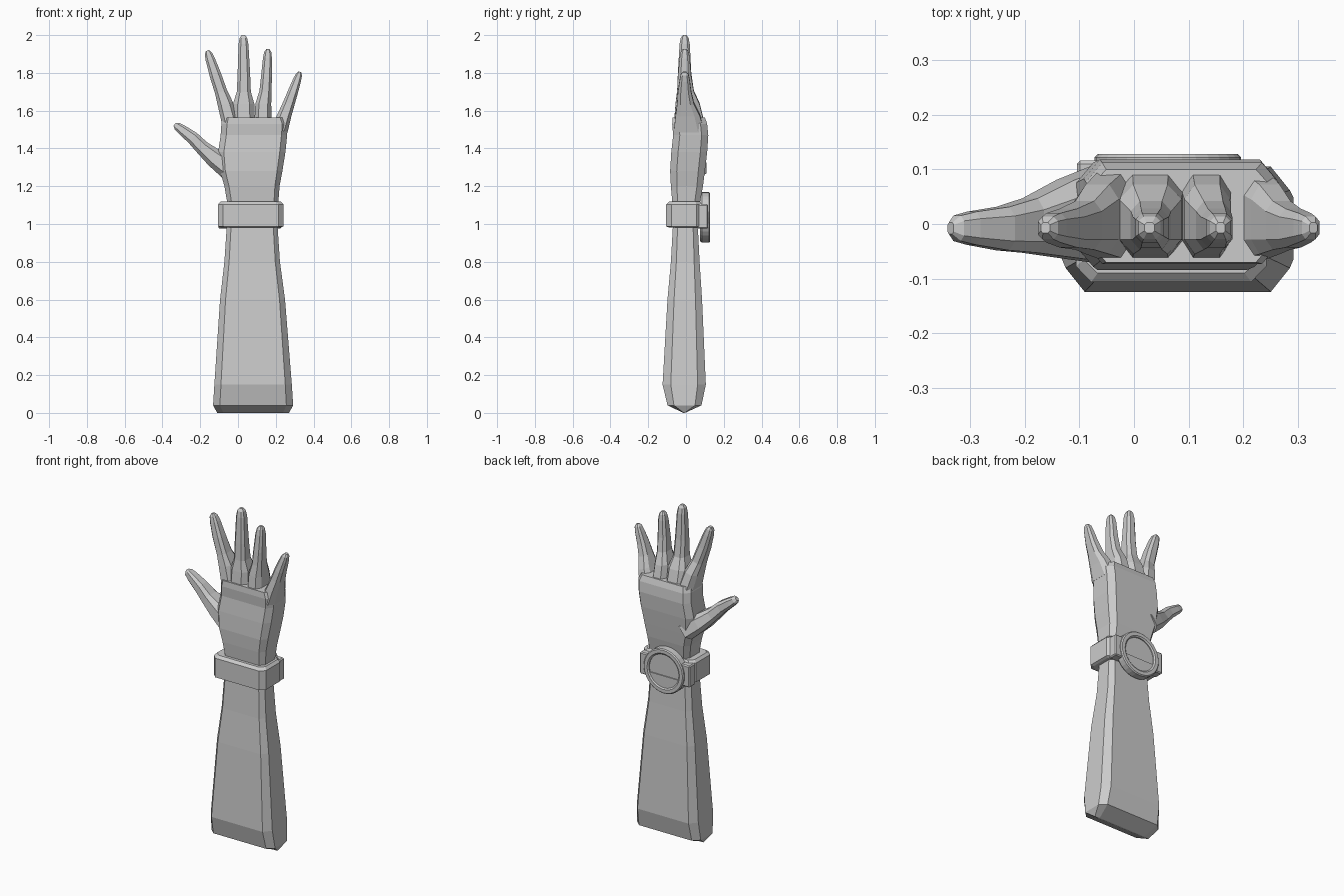
import bpy, bmesh, math
from mathutils import Vector, Matrix

if "Cube" in bpy.data.objects:
    bpy.data.objects.remove(bpy.data.objects["Cube"])

GREY = (0.6, 0.6, 0.6, 1)
mat = bpy.data.materials.new("plain grey")
mat.use_nodes = True
mat.diffuse_color = GREY
bsdf = mat.node_tree.nodes["Principled BSDF"]
bsdf.inputs["Base Color"].default_value = GREY


def finish(name, bm):
    bmesh.ops.recalc_face_normals(bm, faces=bm.faces)
    mesh = bpy.data.meshes.new(name)
    bm.to_mesh(mesh)
    bm.free()
    mesh.materials.append(mat)
    ob = bpy.data.objects.new(name, mesh)
    bpy.context.collection.objects.link(ob)
    return ob


def skin(bm, rings):
    """Bridge a run of equal closed rings."""
    for r, s in zip(rings, rings[1:]):
        for k in range(len(r)):
            m = (k + 1) % len(r)
            bm.faces.new((r[k], r[m], s[m], s[k]))


def loft(name, stations, kx, ky, upright=False):
    """Chamfered box sections (x, z, half width, front y, back y) along a path."""
    bm = bmesh.new()
    rings = []
    u, v = 1 - kx, 1 - ky
    section = ((u, -1), (1, -v), (1, v), (u, 1), (-u, 1), (-1, v), (-1, -v), (-u, -1))
    for i, (x, z, hw, y0, y1) in enumerate(stations):
        a, b = stations[max(i - 1, 0)], stations[min(i + 1, len(stations) - 1)]
        t = Vector((0, 1)) if upright else Vector((b[0] - a[0], b[1] - a[1])).normalized()
        mid, hy = (y0 + y1) / 2, (y1 - y0) / 2
        rings.append([bm.verts.new((x + t.y * hw * p, mid + hy * q, z - t.x * hw * p))
                      for p, q in section])
    skin(bm, rings)
    bm.faces.new(rings[0])
    bm.faces.new(rings[-1])
    return finish(name, bm)


# Forearm and palm
arm = loft("arm_and_palm", [
    (0.08, 0.0, 0.190, -0.014, -0.006),
    (0.08, 0.04, 0.212, -0.098, 0.082),
    (0.08, 0.15, 0.205, -0.124, 0.105),
    (0.077, 0.60, 0.172, -0.098, 0.085),
    (0.075, 0.80, 0.147, -0.080, 0.072),
    (0.075, 0.98, 0.135, -0.070, 0.063),
    (0.078, 1.12, 0.136, -0.073, 0.075),
    (0.074, 1.20, 0.146, -0.080, 0.090),
    (0.070, 1.28, 0.165, -0.084, 0.100),
    (0.073, 1.38, 0.178, -0.078, 0.112),
    (0.084, 1.47, 0.176, -0.068, 0.118),
    (0.088, 1.53, 0.176, -0.073, 0.112),
    (0.086, 1.565, 0.165, -0.070, 0.100),
], 0.17, 0.38, upright=True)

# Front and back depth shared by all digits, from knuckle to fingertip
DEPTHS = [(-0.064, 0.098), (-0.055, 0.072), (-0.047, 0.042), (-0.043, 0.028), (-0.034, 0.020)]


def add_digit(name, path, thick=1.0):
    """Loft a digit along (x, z, half width), round its tip, merge it with the arm."""
    stations = [(x, z, hw, y0 * thick, y1 * thick) for (x, z, hw), (y0, y1) in zip(path, DEPTHS)]
    x, z, hw, y0, y1 = stations[-1]
    d = Vector((x - path[-2][0], z - path[-2][1])).normalized()
    mid, hy = (y0 + y1) / 2, (y1 - y0) / 2
    for step, size in ((0.033, 0.77), (0.048, 0.35)):
        stations.append((x + d.x * step, z + d.y * step, hw * size, mid - hy * size, mid + hy * size))
    digit = loft(name, stations, 0.45, 0.42)
    mod = arm.modifiers.new(name, 'BOOLEAN')
    mod.operation = 'UNION'
    mod.solver = 'EXACT'
    mod.object = digit
    bpy.context.view_layer.objects.active = arm
    bpy.ops.object.modifier_apply(modifier=mod.name)
    bpy.data.objects.remove(digit)


add_digit("index_finger", [(-0.040, 1.53, 0.044), (-0.067, 1.635, 0.041), (-0.090, 1.70, 0.033),
                           (-0.120, 1.79, 0.031), (-0.147, 1.872, 0.025)])
add_digit("middle_finger", [(0.030, 1.53, 0.060), (0.030, 1.635, 0.057), (0.031, 1.70, 0.037),
                            (0.031, 1.80, 0.033), (0.029, 1.952, 0.026)])
add_digit("ring_finger", [(0.132, 1.53, 0.046), (0.134, 1.635, 0.042), (0.145, 1.70, 0.032),
                          (0.151, 1.78, 0.029), (0.156, 1.878, 0.024)])
add_digit("little_finger", [(0.220, 1.50, 0.045), (0.248, 1.58, 0.036), (0.270, 1.64, 0.031),
                            (0.291, 1.70, 0.027), (0.312, 1.76, 0.022)])
add_digit("thumb", [(-0.050, 1.295, 0.060), (-0.125, 1.350, 0.050), (-0.190, 1.405, 0.038),
                    (-0.240, 1.456, 0.034), (-0.297, 1.499, 0.027)], 1.12)

# Wrist strap with chamfered rims
loft("wrist_strap", [
    (0.068, 0.982, 0.160, -0.092, 0.075),
    (0.068, 0.988, 0.174, -0.106, 0.083),
    (0.068, 1.103, 0.174, -0.106, 0.083),
    (0.068, 1.118, 0.160, -0.090, 0.075),
], 0.16, 0.3, upright=True)

# Watch lug plate
WX, WZ = 0.062, 1.035
bm = bmesh.new()
bmesh.ops.create_cube(bm, size=1, matrix=Matrix.Translation((WX, 0.088, 1.04))
                      @ Matrix.Diagonal((0.333, 0.056, 0.13, 1)))
bmesh.ops.bevel(bm, geom=bm.edges[:], offset=0.006, segments=1, affect='EDGES')
finish("watch_lugs", bm)

# Round watch case, a profile of radius and depth turned about the dial axis
bm = bmesh.new()
rings = []
for i in range(32):
    a = math.tau * i / 32
    rings.append([bm.verts.new((WX + r * math.cos(a), y, WZ + r * math.sin(a))) for r, y in (
        (0.100, 0.075), (0.126, 0.075), (0.134, 0.084), (0.134, 0.122),
        (0.128, 0.128), (0.108, 0.128), (0.100, 0.122))])
skin(bm, rings + rings[:1])
finish("watch_case", bm)

# Watch dial
bm = bmesh.new()
bmesh.ops.create_cone(bm, cap_ends=True, segments=32, radius1=0.103, radius2=0.103, depth=0.038,
                      matrix=Matrix.Translation((WX, 0.097, WZ)) @ Matrix.Rotation(math.pi / 2, 4, 'X'))
finish("watch_dial", bm)

# Raised lower part of the dial
bm = bmesh.new()
arc = [math.radians(197 + 146 * i / 14) for i in range(15)]
rims = [[bm.verts.new((WX + 0.101 * math.cos(a), y, WZ + 0.101 * math.sin(a))) for a in arc]
        for y in (0.115, 0.122)]
skin(bm, rims)
bm.faces.new(rims[0])
bm.faces.new(rims[1])
finish("dial_lower_plate", bm)
